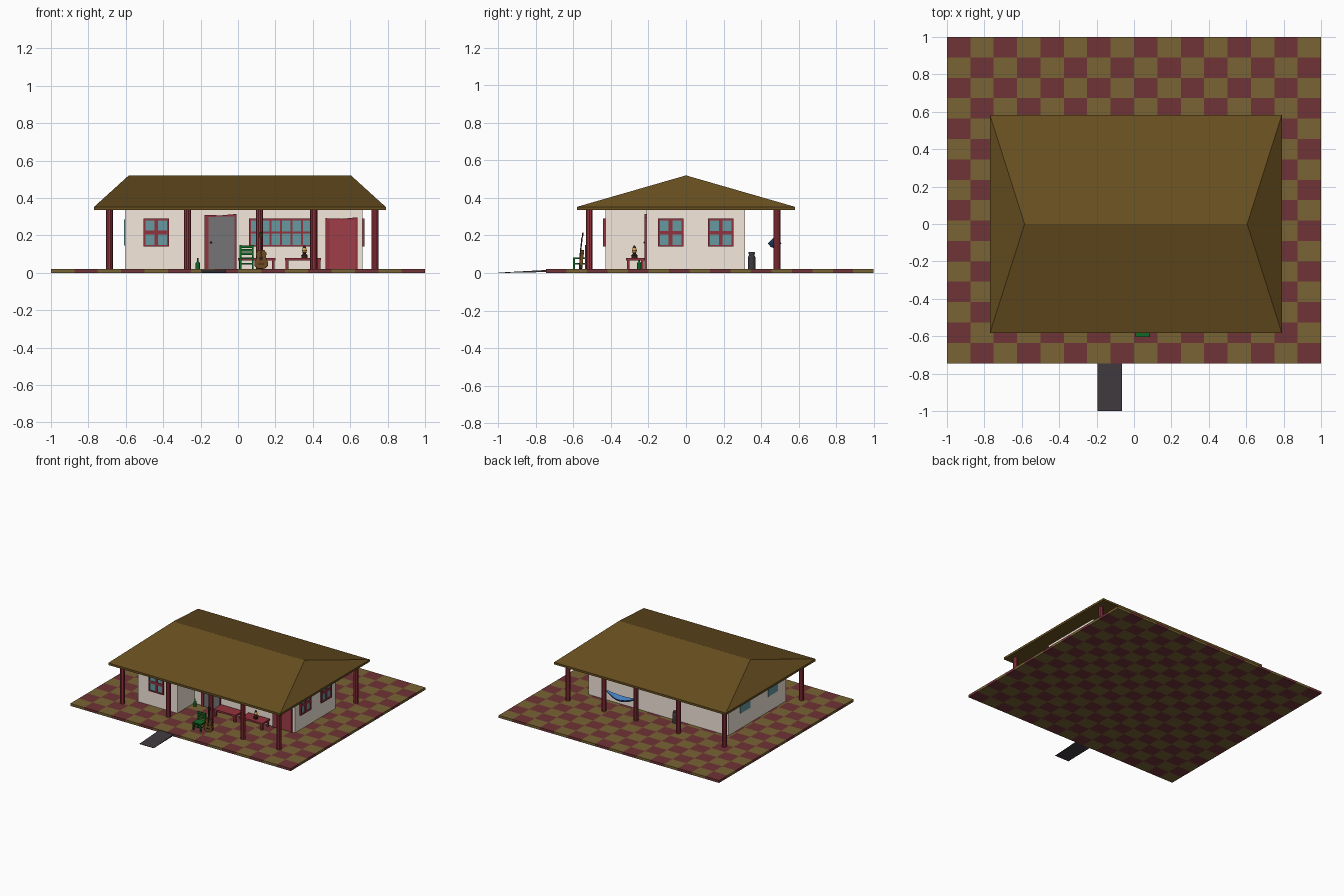
import bpy, bmesh, math
from mathutils import Matrix

if "Cube" in bpy.data.objects:
    bpy.data.objects.remove(bpy.data.objects["Cube"])


def material(name, *rgb):
    m = bpy.data.materials.new(name)
    m.diffuse_color = [((c + .055) / 1.055) ** 2.4 for c in rgb] + [1]  # display value to linear
    m.use_nodes = True
    m.node_tree.nodes["Principled BSDF"].inputs["Base Color"].default_value = m.diffuse_color
    return m


RED = material("oxide_red", .58, .20, .24)
DOOR = material("door_red", .62, .24, .28)
OCHRE = material("ochre", .47, .39, .20)
BRICK = material("brick", .44, .20, .21)
BROWN = material("roof_brown", .41, .31, .125)
WALL = material("plaster", .96, .91, .86)
GLASS = material("teal_glass", .40, .60, .63)
GREY = material("slate", .46, .46, .47)
DARK = material("dark_grey", .25, .23, .25)
GREEN = material("green", .07, .40, .15)
WOOD = material("guitar_wood", .42, .28, .13)
NECK = material("dark_wood", .20, .13, .09)
BLUE = material("hammock_blue", .28, .50, .76)
FLAME = material("lamp_glow", .85, .65, .30)


def add(name, bm, mats, matrix=Matrix()):
    me = bpy.data.meshes.new(name)
    bm.to_mesh(me)
    bm.free()
    for m in mats if isinstance(mats, list) else [mats]:
        me.materials.append(m)
    ob = bpy.data.objects.new(name, me)
    ob.matrix_world = matrix
    bpy.context.collection.objects.link(ob)
    return ob


def boxes(name, mat, items, matrix=Matrix()):
    """Boxes given as (x0, x1, y0, y1, z0, z1), joined in one object."""
    bm = bmesh.new()
    for x0, x1, y0, y1, z0, z1 in items:
        t = Matrix.Translation(((x0 + x1) / 2, (y0 + y1) / 2, (z0 + z1) / 2))
        bmesh.ops.create_cube(bm, size=1, matrix=t @ Matrix.Diagonal((x1 - x0, y1 - y0, z1 - z0, 1)))
    return add(name, bm, mat, matrix)


def prism(name, mat, pts, depth, matrix=Matrix()):
    """Outline in local xy, extruded along local z."""
    bm = bmesh.new()
    f = bm.faces.new([bm.verts.new((x, y, 0)) for x, y in pts])
    r = bmesh.ops.extrude_face_region(bm, geom=[f])
    bmesh.ops.translate(bm, vec=(0, 0, depth), verts=[v for v in r["geom"] if isinstance(v, bmesh.types.BMVert)])
    bmesh.ops.recalc_face_normals(bm, faces=bm.faces)
    return add(name, bm, mat, matrix)


def lathe(name, mat, profile, loc, sides=12):
    """Profile of (radius, z) spun about z."""
    bm = bmesh.new()
    vs = [bm.verts.new((r, 0, z)) for r, z in profile]
    es = [bm.edges.new(p) for p in zip(vs, vs[1:])]
    bmesh.ops.spin(bm, geom=vs + es, cent=(0, 0, 0), axis=(0, 0, 1), angle=2 * math.pi, steps=sides)
    bmesh.ops.remove_doubles(bm, verts=bm.verts, dist=1e-5)
    bmesh.ops.recalc_face_normals(bm, faces=bm.faces)
    return add(name, bm, mat, Matrix.Translation(loc))


# Checkered floor slab
bm = bmesh.new()
bmesh.ops.create_grid(bm, x_segments=16, y_segments=16, size=1)
for f in bm.faces:
    c = f.calc_center_median()
    f.material_index = (int((c.x + 1) * 8) + int((c.y + 1) * 8)) % 2
bmesh.ops.transform(bm, matrix=Matrix.Translation((0, .1275, .02)) @ Matrix.Diagonal((1, .8725, 1, 1)), verts=bm.verts)
floor = add("tiled_floor", bm, [OCHRE, BRICK])
solid = floor.modifiers.new("thickness", "SOLIDIFY")
solid.thickness, solid.offset = .02, -1

# Entrance ramp
side = Matrix(((0, 0, 1, -.195), (1, 0, 0, 0), (0, 1, 0, 0), (0, 0, 0, 1)))
prism("entrance_ramp", DARK, [(-1, 0), (-.745, .005), (-.745, .016), (-1, .002)], .13, side)

# L-shaped house walls
WF, WB, WL, WR = -.21, .315, -.605, .665
prism("house_walls", WALL, [(WL, -.43), (-.25, -.43), (-.25, WF), (WR, WF), (WR, WB), (WL, WB)],
      .315, Matrix.Translation((0, 0, .02)))

# Hipped roof with fascia
bm = bmesh.new()
rings = [[bm.verts.new((x, y, z)) for x, y in ((-.77, -.582), (.79, -.582), (.79, .582), (-.77, .582))] for z in (.335, .352)]
a, b, c, d = rings[1]
l, r = bm.verts.new((-.585, 0, .52)), bm.verts.new((.605, 0, .52))
for f in ([a, b, r, l], [b, c, r], [c, d, l, r], [d, a, l], rings[0]):
    bm.faces.new(f)
for i in range(4):
    j = (i + 1) % 4
    bm.faces.new((rings[0][i], rings[0][j], rings[1][j], rings[1][i]))
bmesh.ops.recalc_face_normals(bm, faces=bm.faces)
add("hip_roof", bm, BROWN)

# Porch posts
for y, row in ((-.515, "front"), (.485, "back")):
    for x in (-.688, -.27, .115, .405, .732):
        lathe(row + "_post", RED, [(0, 0), (.019, 0), (.019, .316), (0, .316)], (x, y, .02), 10)


# Windows: local x along wall, -y outward
def window(x, y, w, angle=0, cols=2, bar=.02, framed=True):
    m = Matrix.Translation((x, y, .215)) @ Matrix.Rotation(angle, 4, "Z")
    h, w, e = .075, w / 2, .01
    bars = [(-w, w, -.012, .002, -h, -h + e), (-w, w, -.012, .002, h - e, h),
            (-w, -w + e, -.012, .002, -h, h), (w - e, w, -.012, .002, -h, h),
            (-w, w, -.01, .002, -bar / 2, bar / 2)]
    for i in range(1, cols):
        c = -w + 2 * w * i / cols
        bars.append((c - bar / 2, c + bar / 2, -.0105, .002, -h, h))
    if framed:
        boxes("window_frame", RED, bars, m)
    boxes("window_glass", GLASS, [(-w + e / 2, w - e / 2, -.005, .002, -h + e / 2, h - e / 2)], m)


window(-.437, -.43, .135)
window(.23, WF, .34, cols=6, bar=.011)
for y in (-.082, .185):
    window(WR, y, .135, math.pi / 2)
for y in (-.26, .10):
    window(WL, y, .135, -math.pi / 2, framed=False)


# Doors with frame and a shallow curved cap
def door(x0, x1, top, mat, name):
    boxes(name + "_leaf", mat, [(x0 + .01, x1 - .005, WF - .006, WF + .002, .02, top - .004)])
    boxes(name + "_frame", RED, [(x0 - .012, x0 + .01, WF - .011, WF + .002, .02, top),
                                 (x1 - .005, x1 + .006, WF - .011, WF + .002, .02, top)])
    up = Matrix.Translation((0, WF + .002, 0)) @ Matrix.Rotation(math.pi / 2, 4, "X")
    m = (x0 + x1) / 2
    prism(name + "_cap", RED, [(x0 - .012, top - .006), (x1 + .006, top - .004), (x1 + .006, top + .01),
                               (m, top + .002), (x0 - .012, top + .005)], .014, up)


door(-.168, -.014, .305, GREY, "entrance_door")
door(.479, .634, .287, DOOR, "side_door")
bm = bmesh.new()
bmesh.ops.create_icosphere(bm, subdivisions=1, radius=.006, matrix=Matrix.Translation((-.144, WF - .011, .162)))
add("door_knob", bm, DARK)

# Benches beside the wall
for x0, x1 in ((0, .2), (.25, .445)):
    boxes("bench", RED, [(x0, x1, -.32, -.222, .066, .08)] +
          [(x, x + .014, y, y + .014, .02, .066) for x in (x0 + .005, x1 - .019) for y in (-.315, -.24)])

# Slatted chair
boxes("chair", GREEN, [(.008, .085, -.603, -.527, .074, .083)] +
      [(x, x + .01, -.601, -.591, .02, .076) for x in (.009, .074)] +
      [(x, x + .01, -.539, -.529, .02, .148) for x in (.009, .074)] +
      [(.012, .08, -.537, -.531, z, z + .013) for z in (.095, .115, .134)] +
      [(.012, .08, y, y + .005, .045, .052) for y in (-.598, -.537)] +
      [(x, x + .005, -.597, -.535, .045, .052) for x in (.011, .076)])

# Guitar leaning on a post
lean = Matrix.Translation((.124, -.562, .021)) @ Matrix.Rotation(math.radians(84), 4, "X")
half = [(0, 0), (.022, .003), (.036, .018), (.036, .038), (.026, .056), (.026, .068), (.028, .085), (.018, .099), (0, .102)]
prism("guitar_body", WOOD, half + [(-x, y) for x, y in half[-2:0:-1]], .018, lean @ Matrix.Translation((0, 0, -.009)))
boxes("guitar_neck", NECK, [(-.005, .005, .06, .17, .006, .013), (-.009, .009, .168, .196, .004, .011),
                            (-.014, .014, .022, .028, .008, .013)], lean)
bm = bmesh.new()
bmesh.ops.create_cone(bm, cap_ends=True, segments=12, radius1=.011, radius2=.011, depth=.002,
                      matrix=Matrix.Translation((0, .055, .009)))
add("guitar_sound_hole", bm, NECK, lean)

# Oil lamp on the bench
lamp = (.355, -.275, .08)
lathe("lamp_base", NECK, [(0, 0), (.016, 0), (.017, .014), (.008, .022), (.011, .03), (0, .03)], lamp)
lathe("lamp_chimney", FLAME, [(.009, .03), (.014, .04), (.007, .056), (0, .056)], lamp)
lathe("lamp_cap", NECK, [(.009, .054), (.004, .066), (0, .066)], lamp)

# Bottle and milk can
lathe("bottle", GREEN, [(0, 0), (.011, 0), (.011, .032), (.004, .043), (.004, .06), (0, .06)], (-.215, -.25, .02))
lathe("milk_can", DARK, [(0, 0), (.02, 0), (.02, .064), (.015, .074), (.015, .08), (.017, .081), (.016, .091), (0, .093)],
      (-.145, .35, .02))

# Hammock slung between back posts
bm = bmesh.new()
rows = []
for i in range(17):
    t = i / 8 - 1
    wide = .004 + .03 * (1 - t ** 2)
    sag = .135 + .05 * t * t
    rows.append([bm.verts.new((.26 + .13 * t, .472 + wide * s, sag + .75 * wide * s * s)) for s in (-1, -.5, 0, .5, 1)])
for p, q in zip(rows, rows[1:]):
    for k in range(4):
        bm.faces.new((p[k], q[k], q[k + 1], p[k + 1]))
hammock = add("hammock", bm, BLUE)
hammock.modifiers.new("thickness", "SOLIDIFY").thickness = .004
